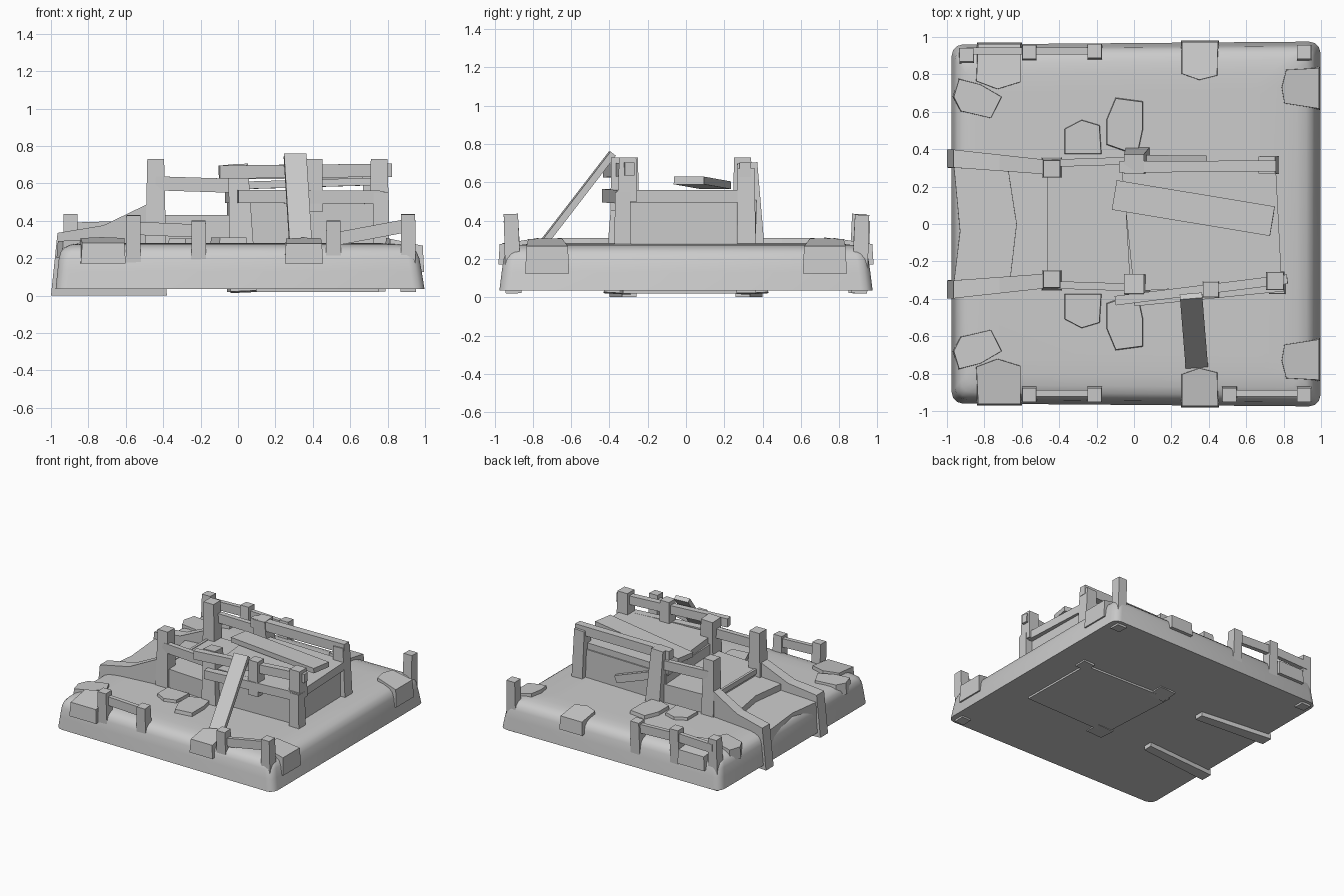
import bpy, bmesh, math
from mathutils import Vector


def make(name, verts, faces):
    me = bpy.data.meshes.new(name)
    me.from_pydata([tuple(v) for v in verts], [], faces)
    bm = bmesh.new()
    bm.from_mesh(me)
    bmesh.ops.recalc_face_normals(bm, faces=bm.faces)
    bm.to_mesh(me)
    bm.free()
    ob = bpy.data.objects.new(name, me)
    bpy.context.collection.objects.link(ob)
    return ob


def loft(name, rings):
    n = len(rings[0])
    verts = [v for r in rings for v in r]
    faces = [tuple(range(n)), tuple(range(len(verts) - n, len(verts)))]
    for k in range(len(rings) - 1):
        for i in range(n):
            j = (i + 1) % n
            faces.append((k * n + i, k * n + j, (k + 1) * n + j, (k + 1) * n + i))
    return make(name, verts, faces)


def beam(name, a, b, w, h, taper=1.0):
    # square timber from a to b; w is the horizontal width, h the other side
    a, b = Vector(a), Vector(b)
    d = (b - a).normalized()
    ref = Vector((0, 0, 1)) if abs(d.z) < 0.9 else Vector((0, 1, 0))
    s = d.cross(ref).normalized()
    u = s.cross(d).normalized()
    rings = []
    for p, t in ((a, 1), (b, taper)):
        rings.append([p + s * x * w / 2 * t + u * z * h / 2 * t
                      for x, z in ((-1, -1), (1, -1), (1, 1), (-1, 1))])
    return loft(name, rings)


def post(name, x, y, z0, z1, w, lean=(0, 0), taper=0.9):
    return beam(name, (x - lean[0], y - lean[1], z0), (x, y, z1), w, w, taper)


def slab(name, pts, z0, z1, inset=0.9, tilt=(0, 0)):
    cx = sum(p[0] for p in pts) / len(pts)
    cy = sum(p[1] for p in pts) / len(pts)
    low = [(x, y, z0) for x, y in pts]
    top = [(cx + (x - cx) * inset, cy + (y - cy) * inset,
            z1 + tilt[0] * (x - cx) + tilt[1] * (y - cy)) for x, y in pts]
    return loft(name, [low, top])


# Earth mound with a soft upper edge
rings = []
for z, e in ((0.035, 0), (0.13, 0.012), (0.2, 0.022), (0.235, 0.035),
             (0.258, 0.06), (0.272, 0.1), (0.279, 0.16), (0.282, 0.25)):
    ring = []
    for cx, cy, a0 in ((1, 1, 0), (-1, 1, 90), (-1, -1, 180), (1, -1, 270)):
        r = 0.06
        for k in range(4):
            a = math.radians(a0 + 30 * k)
            hx = (0.997 if cx > 0 else 0.975) - e * (1.25 if cx > 0 else 0.8)
            hy = (0.975 if cx > 0 else 0.96) - e
            ring.append((cx * (hx - r) + r * math.cos(a), cy * (hy - r) + r * math.sin(a), z))
    rings.append(ring)
mound = loft("earth_mound", rings)
bpy.context.view_layer.objects.active = mound
mound.select_set(True)
bpy.ops.object.shade_smooth_by_angle(angle=math.radians(40))
mound.select_set(False)

# Raised platform, deck and landing
slab("platform_body", [(-0.02, -0.35), (0.75, -0.33), (0.74, 0.26), (0.72, 0.32), (-0.06, 0.34)],
     0.02, 0.51, 1.0)
slab("platform_deck", [(0.0, -0.36), (0.79, -0.31), (0.76, 0.27), (0.7, 0.31), (-0.07, 0.33)],
     0.495, 0.56, 1.0)
slab("landing", [(-0.45, -0.33), (0.0, -0.36), (0.0, 0.35), (-0.45, 0.33)], 0.2, 0.43, 1.0)
beam("landing_edge", (-0.452, -0.29, 0.415), (-0.452, 0.27, 0.415), 0.02, 0.04)

# Worn steps with bowed fronts
slab("lower_step", [(-0.97, -0.33), (-0.935, -0.04), (-0.97, 0.33), (-0.5, 0.3), (-0.5, -0.3)],
     0.05, 0.295, 0.97, (0.08, 0))
slab("upper_step", [(-0.665, -0.3), (-0.63, 0.0), (-0.675, 0.29), (-0.42, 0.3), (-0.42, -0.3)],
     0.2, 0.365, 0.98, (0.1, 0))

# Curved side walls of the stair
profile = [(-1.0, 0.0), (-0.965, 0.335), (-0.72, 0.375), (-0.42, 0.52), (-0.38, 0.0)]
for s, side in ((-1, "front"), (1, "back")):
    sides = []
    for off in (-0.047, 0.047):
        sides.append([(x, s * (0.30 + 0.05 * min(1, (-0.42 - x) / 0.55) + off * (0.8 - 0.4 * (x + 0.4))), z)
                      for x, z in profile])
    loft("stair_side_" + side, sides)

    # Railing posts and low rails beside the landing
    post("stair_post_" + side, -0.44, s * 0.295, 0.05, 0.73, 0.12, (0.0, s * -0.01), 0.75)
    post("middle_post_" + side, 0.0, s * 0.32, 0.02, 0.70, 0.14, (-0.03, s * -0.04), 0.75)
    beam("landing_rail_" + side, (-0.44, s * 0.325, 0.6), (0.03, s * 0.34, 0.585), 0.04, 0.075)

# Platform railing and trims
post("far_post_back", 0.71, 0.315, 0.02, 0.67, 0.1, (-0.03, 0))
post("far_post_front", 0.755, -0.305, 0.5, 0.73, 0.1)
post("corner_leg_front", 0.765, -0.33, 0.2, 0.55, 0.09)
post("short_post_front", 0.41, -0.35, 0.45, 0.73, 0.09)
beam("upper_rail_back", (-0.08, 0.305, 0.66), (0.76, 0.31, 0.665), 0.06, 0.075)
beam("upper_rail_front", (-0.1, -0.41, 0.66), (0.82, -0.295, 0.67), 0.05, 0.07)
beam("deck_beam_front", (0.0, -0.41, 0.53), (0.8, -0.33, 0.525), 0.06, 0.07)
beam("slipped_rail_back", (0.0, 0.35, 0.5), (0.38, 0.345, 0.36), 0.04, 0.06)

# Loose planks, one lying on the deck and one leaning
beam("fallen_plank", (-0.105, 0.155, 0.585), (0.74, 0.015, 0.61), 0.16, 0.04)
beam("leaning_plank", (0.335, -0.755, 0.27), (0.305, -0.385, 0.75), 0.12, 0.035)

# Fence around the rim
for x, y, z0, z1 in ((-0.56, -0.915, 0.1, 0.43), (-0.21, -0.915, 0.11, 0.4), (0.51, -0.915, 0.14, 0.4),
                     (0.91, -0.915, 0.02, 0.435), (-0.895, 0.905, 0.02, 0.435),
                     (-0.56, 0.92, 0.1, 0.43), (-0.21, 0.925, 0.11, 0.4), (0.91, 0.92, 0.02, 0.43)):
    post("fence_post", x, y, z0, z1, 0.083, (0, -0.015 if y < 0 else 0.015))
for x0, z0, x1, z1, y in ((-0.56, 0.36, -0.21, 0.345, -0.905), (0.51, 0.3, 0.91, 0.375, -0.905),
                          (-0.895, 0.355, -0.56, 0.365, 0.925), (-0.56, 0.36, -0.21, 0.345, 0.925)):
    beam("fence_rail", (x0, y, z0), (x1, y, z1), 0.035, 0.07)

# Flat stones, mirrored front to back
stones = [
    ("rim_stone_left", [(-0.85, 0.76), (-0.73, 0.715), (-0.6, 0.755), (-0.6, 0.97), (-0.84, 0.97)],
     0.17, 0.298, (0, -0.12)),
    ("corner_stone", [(-0.94, 0.78), (-0.82, 0.75), (-0.7, 0.68), (-0.76, 0.56), (-0.93, 0.6), (-0.97, 0.68)],
     0.2, 0.297, (0.05, 0)),
    ("rim_stone_right", [(0.25, 0.8), (0.35, 0.765), (0.45, 0.79), (0.455, 0.98), (0.25, 0.98)],
     0.17, 0.295, (0, -0.15)),
    ("side_stone", [(0.785, 0.73), (0.8, 0.64), (0.995, 0.61), (0.995, 0.84), (0.81, 0.83)],
     0.125, 0.29, (-0.2, 0)),
    ("small_stone", [(-0.375, 0.37), (-0.375, 0.51), (-0.28, 0.56), (-0.18, 0.53), (-0.17, 0.37)],
     0.25, 0.305, (0, 0)),
    ("large_stone", [(-0.15, 0.42), (-0.15, 0.56), (-0.1, 0.68), (0.05, 0.66), (0.05, 0.5), (0.02, 0.36)],
     0.25, 0.31, (0, 0)),
]
for name, pts, z0, z1, tilt in stones:
    for s, side in ((-1, "front"), (1, "back")):
        slab(name + "_" + side, [(x, s * y) for x, y in pts], z0, z1, 0.94, (tilt[0], s * tilt[1]))
